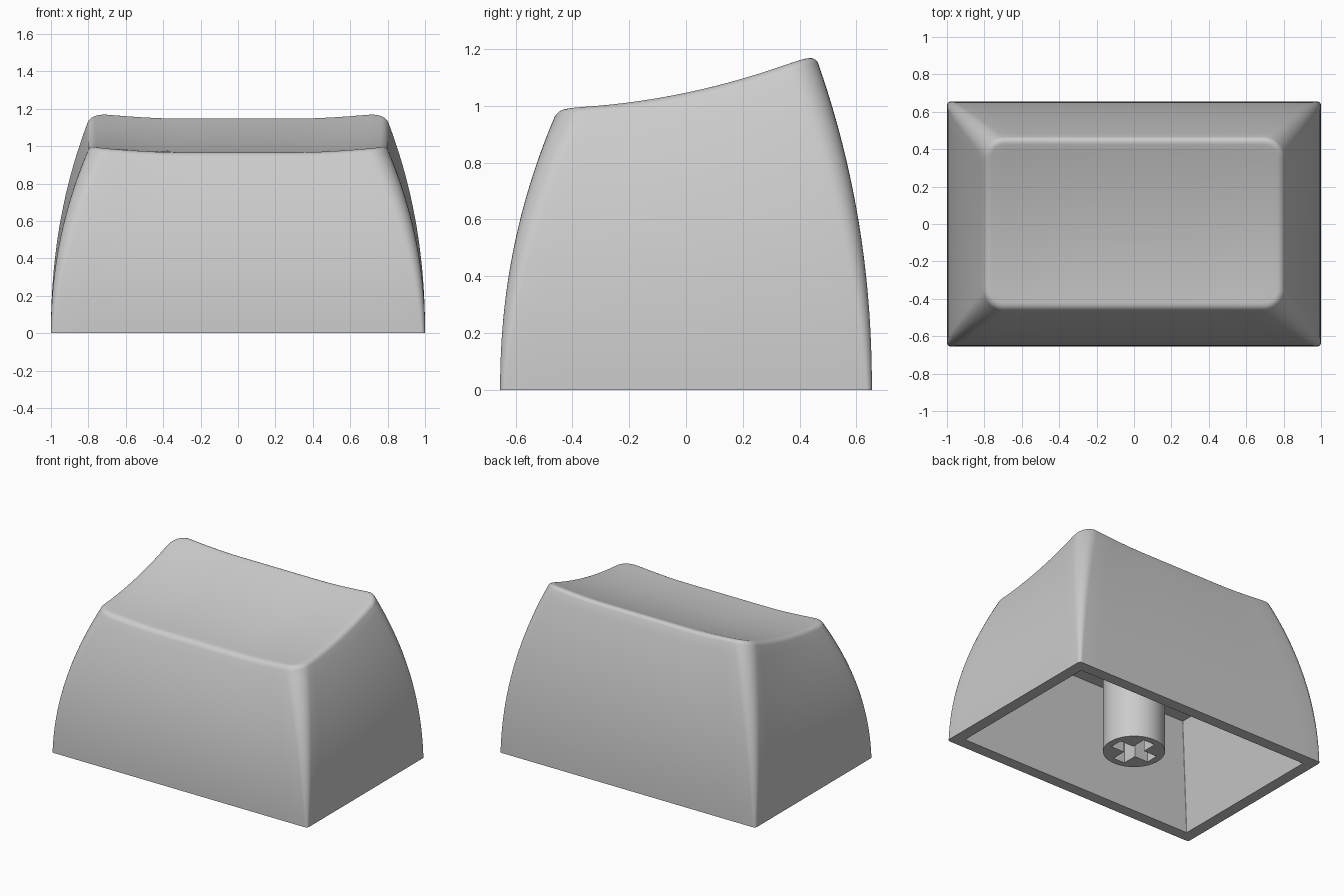
import bpy, bmesh
from math import sin, cos, pi, radians
from mathutils import Vector

if "Cube" in bpy.data.objects:
    bpy.data.objects.remove(bpy.data.objects["Cube"])

grey = bpy.data.materials.new("plastic grey")
grey.use_nodes = True
grey.diffuse_color = (0.6, 0.6, 0.6, 1)
grey.node_tree.nodes["Principled BSDF"].inputs["Base Color"].default_value = grey.diffuse_color

BASE = (1.0, 0.655)      # half width and half depth at the foot
RIM = (0.805, 0.465)     # the same where the wall meets the top edge
FILLET = 0.045
LEAN = radians(21)


def make_object(name, bm):
    bmesh.ops.recalc_face_normals(bm, faces=bm.faces)
    mesh = bpy.data.meshes.new(name)
    bm.to_mesh(mesh)
    bm.free()
    mesh.materials.append(grey)
    obj = bpy.data.objects.new(name, mesh)
    bpy.context.collection.objects.link(obj)
    return obj


def outline(hx, hy, r, arc=8, side=14):
    """Rounded rectangle with evenly split sides."""
    corners = []
    for k, (sx, sy) in enumerate([(1, 1), (-1, 1), (-1, -1), (1, -1)]):
        cx, cy = sx * (hx - r), sy * (hy - r)
        angles = [(k + i / arc) * pi / 2 for i in range(arc + 1)]
        corners.append([Vector((cx + r * cos(a), cy + r * sin(a))) for a in angles])
    points = []
    for k, corner in enumerate(corners):
        end = corners[(k + 1) % 4][0]
        points += corner
        points += [corner[-1].lerp(end, i / side) for i in range(1, side)]
    return points


def dish(x, y):
    """Height of the scooped top."""
    rise = max(0, abs(x) - 0.35) / 0.45
    return 1.02 + 0.21 * y + 0.2 * y * y + 0.03 * rise ** 1.5


# Shell: one loft from the cavity ceiling, round the foot and up to the top
rings = []
for hx, hy, z in [(0.77, 0.435, 0.7), (0.92, 0.575, 0)]:
    rings.append([(p.x, p.y, z) for p in outline(hx, hy, 0.004)])
flat_rings = len(rings)

steps = 20
drop = FILLET * (1 - sin(LEAN))
for i in range(steps + 1):
    t = i / steps
    hx, hy = (b - (b - r) * t ** 2.1 for b, r in zip(BASE, RIM))
    ring = []
    for p in outline(hx, hy, 0.02 + 0.09 * t):
        top = dish(p.x * RIM[0] / hx, p.y * RIM[1] / hy)
        ring.append((p.x, p.y, t * (top - drop)))
    rings.append(ring)

# Rounded top edge
for i in range(1, 7):
    a = LEAN + (pi / 2 - LEAN) * i / 6
    inset = FILLET * (cos(LEAN) - cos(a))
    edge = outline(RIM[0] - inset, RIM[1] - inset, 0.11 - inset)
    rings.append([(p.x, p.y, dish(p.x, p.y) - FILLET * (1 - sin(a))) for p in edge])

# Scooped top
for i in range(1, 14):
    s = 1 - i / 14
    rings.append([(p.x * s, p.y * s, dish(p.x * s, p.y * s)) for p in edge])

bm = bmesh.new()
loops = [[bm.verts.new(co) for co in ring] for ring in rings]
bm.faces.new(loops[0])
for j, (low, high) in enumerate(zip(loops, loops[1:])):
    for i in range(len(low)):
        k = (i + 1) % len(low)
        face = bm.faces.new((low[i], low[k], high[k], high[i]))
        face.smooth = j >= flat_rings
centre = bm.verts.new((0, 0, dish(0, 0)))
for i, v in enumerate(loops[-1]):
    bm.faces.new((v, loops[-1][(i + 1) % len(loops[-1])], centre)).smooth = True
make_object("keycap_shell", bm)

# Mounting post under the top
bm = bmesh.new()
bmesh.ops.create_cone(bm, cap_ends=True, segments=64, radius1=0.197, radius2=0.197, depth=0.71)
bmesh.ops.translate(bm, verts=bm.verts, vec=(0, 0, 0.355))
post = make_object("mounting_post", bm)

# Cross-shaped socket cut into the post
for length, width in [(0.3, 0.09), (0.09, 0.3)]:
    bm = bmesh.new()
    bmesh.ops.create_cube(bm, size=1)
    bmesh.ops.scale(bm, verts=bm.verts, vec=(length, width, 0.56))
    cutter = make_object("socket_cutter", bm)
    cutter.hide_render = True
    cut = post.modifiers.new("socket", 'BOOLEAN')
    cut.operation = 'DIFFERENCE'
    cut.solver = 'EXACT'
    cut.object = cutter
    bpy.context.view_layer.objects.active = post
    bpy.ops.object.modifier_apply(modifier=cut.name)
    bpy.data.objects.remove(cutter)

bpy.ops.object.select_all(action='DESELECT')
post.select_set(True)
bpy.context.view_layer.objects.active = post
bpy.ops.object.shade_smooth_by_angle(angle=radians(30))
